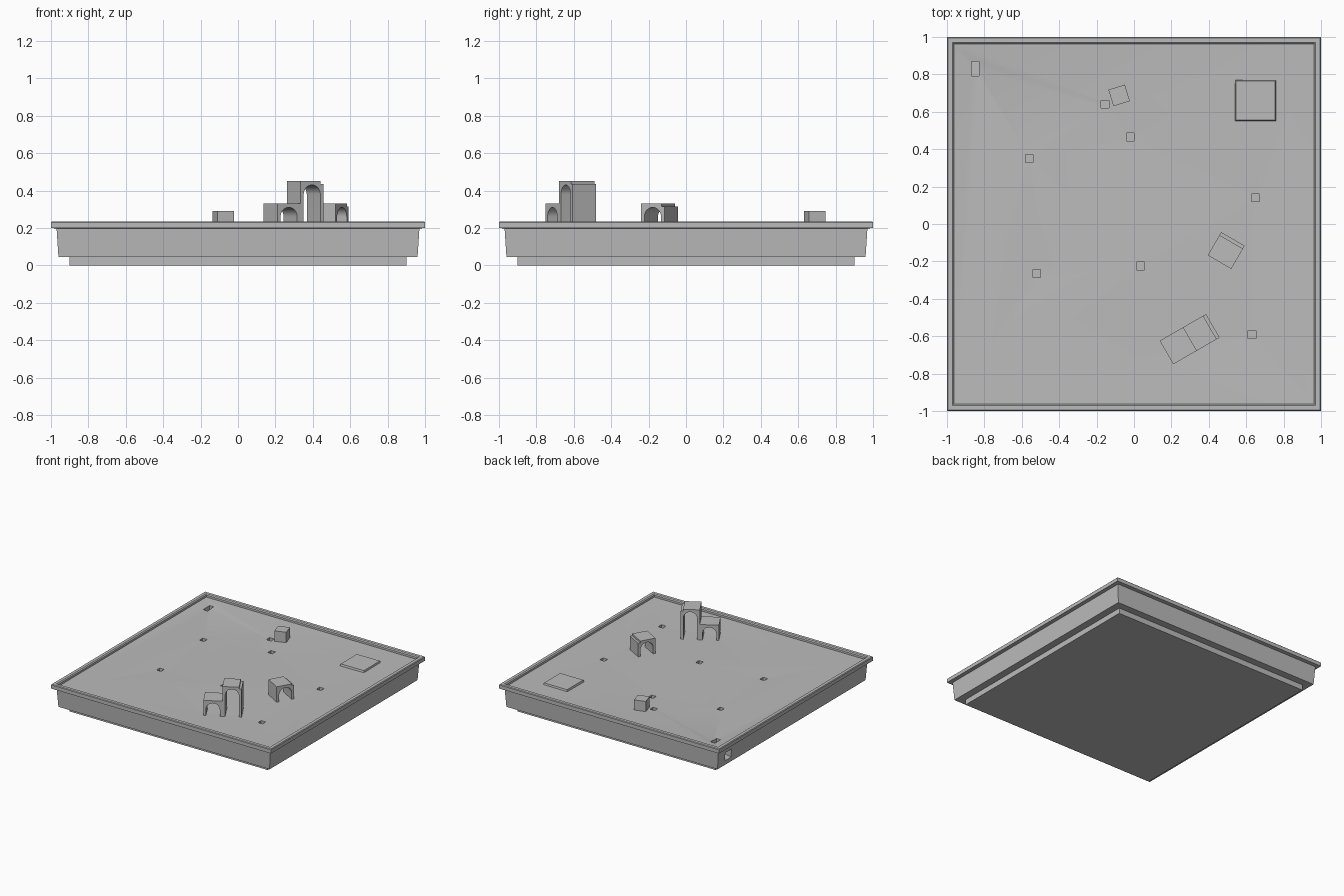
import bpy, bmesh, math
from mathutils import Vector
from mathutils.geometry import delaunay_2d_cdt

if "Cube" in bpy.data.objects:
    bpy.data.objects.remove(bpy.data.objects["Cube"])

grey = bpy.data.materials.new("plain_grey")
grey.diffuse_color = (0.5, 0.5, 0.5, 1)
grey.use_nodes = True
grey.node_tree.nodes["Principled BSDF"].inputs["Base Color"].default_value = grey.diffuse_color


def finish(bm, name):
    bmesh.ops.recalc_face_normals(bm, faces=bm.faces)
    me = bpy.data.meshes.new(name)
    bm.to_mesh(me)
    bm.free()
    me.materials.append(grey)
    ob = bpy.data.objects.new(name, me)
    bpy.context.collection.objects.link(ob)
    return ob


def activate(ob):
    bpy.ops.object.select_all(action='DESELECT')
    ob.select_set(True)
    bpy.context.view_layer.objects.active = ob


def add_prism(bm, profile, origin, angle, depth):
    """Profile (s, z) runs along angle; extruded by depth at angle + 90."""
    a = math.radians(angle)
    s_dir = Vector((math.cos(a), math.sin(a), 0))
    d_dir = Vector((-math.sin(a), math.cos(a), 0))
    o = Vector((origin[0], origin[1], 0))
    f = bm.faces.new([bm.verts.new(o + s_dir * s + Vector((0, 0, z))) for s, z in profile])
    ext = bmesh.ops.extrude_face_region(bm, geom=[f])
    bmesh.ops.translate(bm, vec=d_dir * depth,
                        verts=[v for v in ext['geom'] if isinstance(v, bmesh.types.BMVert)])


def box_profile(w, z0, z1):
    return [(0, z0), (w, z0), (w, z1), (0, z1)]


# tray: stacked square rings (half width, height) from foot to inside of rim
bm = bmesh.new()
rings = [(.90, 0), (.90, .045), (.96, .045), (.97, .197), (1, .2), (1, .23),
         (.995, .235), (.97, .235), (.962, .228), (.962, .212)]
loops = [[bm.verts.new((x * r, y * r, z)) for x, y in ((-1, -1), (1, -1), (1, 1), (-1, 1))]
         for r, z in rings]
bm.faces.new(loops[0])
for lo, hi in zip(loops, loops[1:]):
    for i in range(4):
        j = (i + 1) % 4
        bm.faces.new((lo[i], lo[j], hi[j], hi[i]))

# floor: gently creased terrain through the cup positions
cups = [(-.56, .35, .202), (-.155, .64, .204), (-.02, .465, .201), (.65, .14, .203),
        (.63, -.59, .202), (.035, -.225, .206), (-.52, -.265, .202)]
drain = (-.85, .83, .198)
pts = [v.co.copy() for v in loops[-1]] + [Vector(c) for c in cups] + [Vector(drain)]
creases = [(4, 5), (5, 6), (6, 7), (7, 8), (8, 9), (9, 10), (10, 4), (6, 9),
           (4, 11), (5, 11), (3, 11)]
out = delaunay_2d_cdt([p.to_2d() for p in pts],
                      [(0, 1), (1, 2), (2, 3), (3, 0)] + creases, [], 0, 1e-5)
floor_verts = []
for ids in out[3]:
    k = ids[0]
    floor_verts.append(loops[-1][k] if k < 4 else bm.verts.new(pts[k]))
for tri in out[2]:
    bm.faces.new([floor_verts[i] for i in tri])
tray = finish(bm, "tray")

# cups in the floor, and the corner drain chute leaving through the left side
bm = bmesh.new()
for x, y, z in cups:
    add_prism(bm, box_profile(.042, .165, .3), (x - .021, y - .021), 0, .042)
add_prism(bm, [(-1.1, .05), (-.83, .11), (-.83, .3), (-.87, .3), (-.87, .155), (-1.1, .14)],
          (0, .79), 0, .08)
cutter = finish(bm, "hole_cutter")
cutter.hide_render = True
mod = tray.modifiers.new("holes", 'BOOLEAN')
mod.operation = 'DIFFERENCE'
mod.solver = 'EXACT'
mod.object = cutter
activate(tray)
bpy.ops.object.modifier_apply(modifier=mod.name)
bpy.data.objects.remove(cutter)


def arch(name, origin, angle, top, ledge, w=.143, t=.02, base=.19):
    r = w / 2 - t
    spring = top - .02 - r
    prof = [(0, base), (t, base)]
    prof += [(w / 2 - r * math.cos(math.pi * i / 16), spring + r * math.sin(math.pi * i / 16))
             for i in range(17)]
    prof += [(w - t, base), (w, base)]
    if ledge:
        prof += [(w, top - .015), (w - .018, top - .015), (w - .018, top)]
    else:
        prof += [(w, top)]
    prof += [(0, top)]
    b = bmesh.new()
    add_prism(b, prof, origin, angle, .145)
    return finish(b, name)


# arched gates
c, s = math.cos(math.radians(30)), math.sin(math.radians(30))
parts = [tray,
         arch("low_gate", (.21, -.75), 30, .33, False),
         arch("tall_gate", (.21 + .143 * c, -.75 + .143 * s), 30, .45, True),
         arch("single_gate", (.52, -.24), 60, .33, True)]

# small solid block
bm = bmesh.new()
add_prism(bm, box_profile(.092, .19, .29), (-.11, .63), 17, .092)
parts.append(finish(bm, "block"))

# low raised pad with sloping edges
bm = bmesh.new()
bmesh.ops.create_cube(bm, size=1)
for v in bm.verts:
    h = .113 if v.co.z < 0 else .105
    v.co = (.65 + math.copysign(h, v.co.x), .66 + math.copysign(h, v.co.y),
            .19 if v.co.z < 0 else .222)
parts.append(finish(bm, "raised_pad"))

for ob in parts:
    activate(ob)
    bpy.ops.object.shade_smooth_by_angle(angle=math.radians(25))
